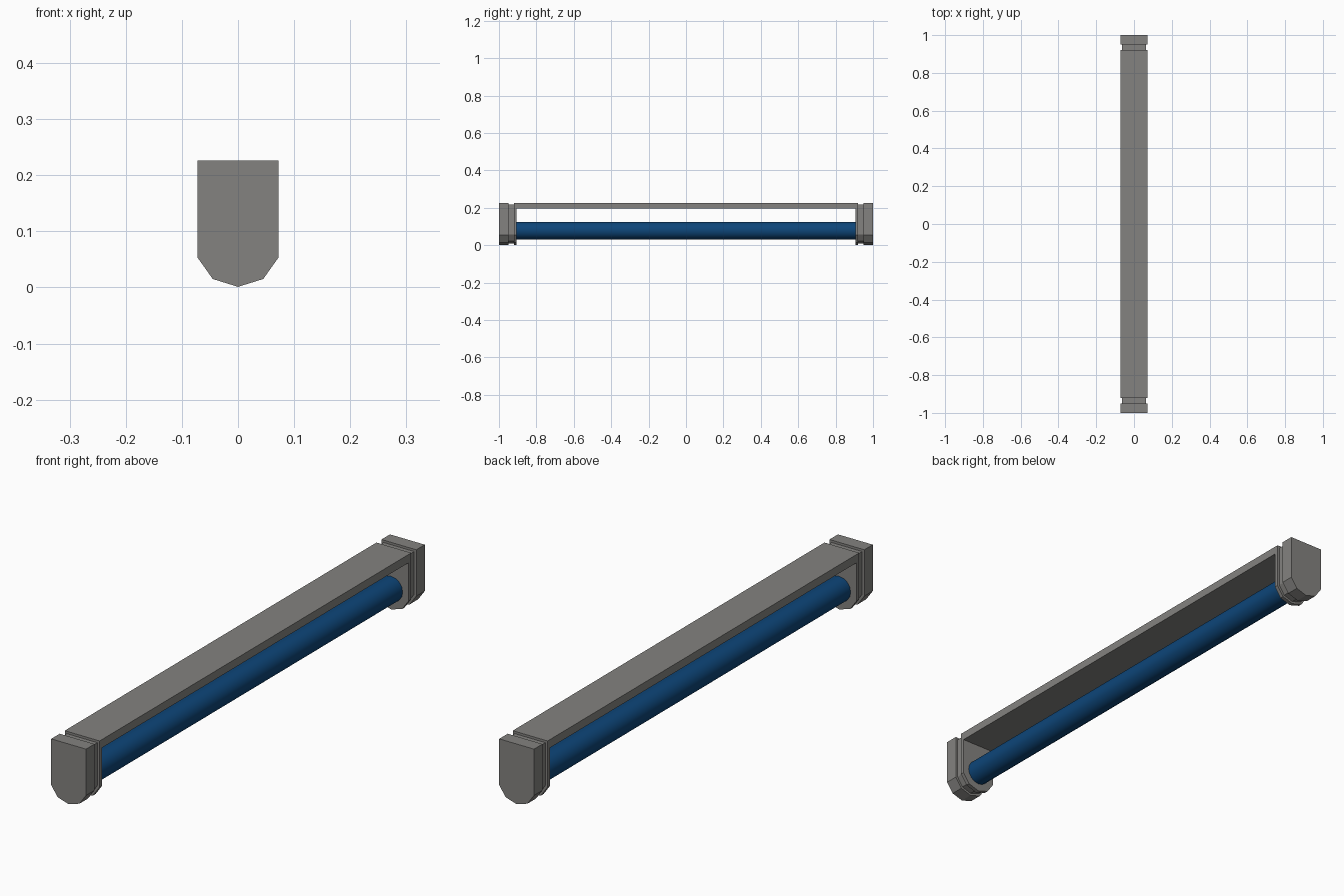
import bpy, bmesh, math

if "Cube" in bpy.data.objects:
    bpy.data.objects.remove(bpy.data.objects["Cube"])


def material(name, rgb):
    m = bpy.data.materials.new(name)
    m.diffuse_color = (*rgb, 1)
    m.use_nodes = True
    m.node_tree.nodes["Principled BSDF"].inputs["Base Color"].default_value = m.diffuse_color
    return m


GREY = material("warm grey", (0.23, 0.225, 0.215))
BLUE = material("deep blue", (0.004, 0.06, 0.19))

# Shield-shaped cross-section: flat top, faceted round bottom
PROFILE = [(-0.072, 0.226), (-0.072, 0.053), (-0.045, 0.015), (0, 0.001),
           (0.045, 0.015), (0.072, 0.053), (0.072, 0.226)]


def finish(name, bm, mat):
    bmesh.ops.recalc_face_normals(bm, faces=bm.faces)
    me = bpy.data.meshes.new(name)
    bm.to_mesh(me)
    bm.free()
    me.materials.append(mat)
    ob = bpy.data.objects.new(name, me)
    bpy.context.collection.objects.link(ob)
    return ob


def prism(name, points, y0, y1, mat=GREY):
    """Extrude an x-z outline along y."""
    bm = bmesh.new()
    face = bm.faces.new([bm.verts.new((x, y0, z)) for x, z in points])
    ext = bmesh.ops.extrude_face_region(bm, geom=[face])["geom"]
    verts = [v for v in ext if isinstance(v, bmesh.types.BMVert)]
    bmesh.ops.translate(bm, vec=(0, y1 - y0, 0), verts=verts)
    return finish(name, bm, mat)


def scaled(s):
    return [(x * s, 0.1135 + (z - 0.1135) * (1 - (1 - s) * 0.65)) for x, z in PROFILE]


# End fittings: outer cap, recessed neck, inner plate at each end
for side, s in (("front", -1), ("back", 1)):
    prism(side + "_end_cap", PROFILE, s * 0.95, s * 1.0)
    prism(side + "_neck", scaled(0.88), s * 0.918, s * 0.952)
    prism(side + "_inner_plate", PROFILE, s * 0.905, s * 0.92)

# Top housing bar between the inner plates
prism("top_bar", [(-0.072, 0.195), (0.072, 0.195), (0.072, 0.226), (-0.072, 0.226)],
      -0.906, 0.906)

# Light tube
tube = prism("tube", [(0.047 * math.cos(a), 0.078 + 0.047 * math.sin(a))
                      for a in (math.tau * i / 16 for i in range(16))],
             -0.907, 0.907, BLUE)
bpy.context.view_layer.objects.active = tube
tube.select_set(True)
bpy.ops.object.shade_smooth_by_angle(angle=math.radians(40))
